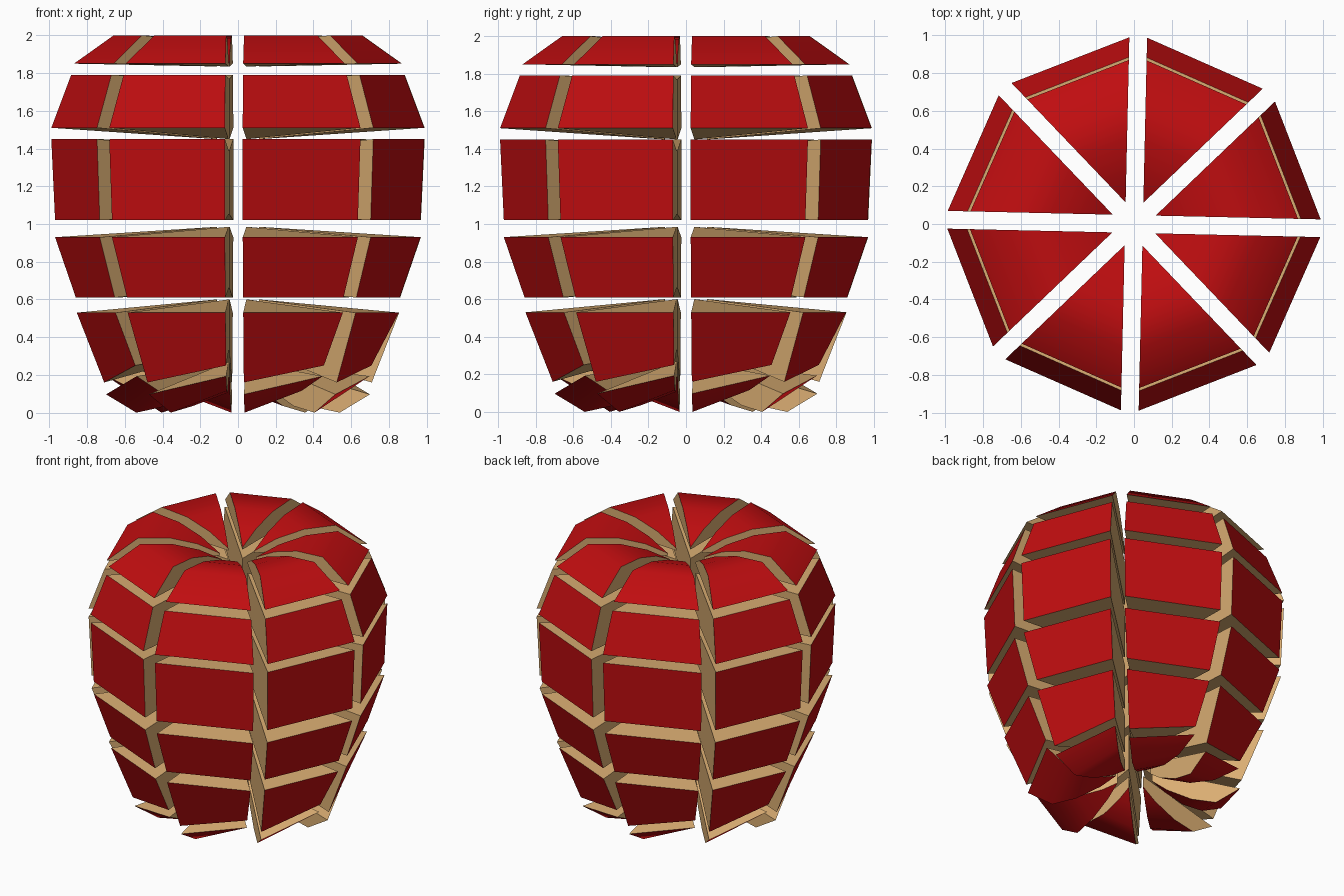
import bpy, bmesh, math

if "Cube" in bpy.data.objects:
    bpy.data.objects.remove(bpy.data.objects["Cube"])

SIDES = 8
HALF = math.pi / SIDES
GAP = 0.047                      # distance of each cut face from its radial plane
TIP = GAP / math.sin(HALF)       # radius where the two cut faces meet
TWIST = math.radians(-1.3)


def material(name, color):
    m = bpy.data.materials.new(name)
    m.diffuse_color = (*color, 1)
    m.use_nodes = True
    m.node_tree.nodes["Principled BSDF"].inputs["Base Color"].default_value = m.diffuse_color
    return m


SKIN = material("red_skin", (0.52, 0.004, 0.005))
FLESH = material("flesh", (0.70, 0.42, 0.17))


def wedge_mesh(name, skin, core):
    """skin: (radius, z, tilt) from bottom to top; core: z values on the inner edge."""
    bm = bmesh.new()
    loop = []                    # (clockwise vert, counter-clockwise vert) pairs
    for r, z, tilt in skin + [(TIP, c, 0) for c in core]:
        if r <= TIP:
            v = bm.verts.new((TIP, 0, z))
            loop.append((v, v))
        else:
            a = HALF - math.asin(GAP / r)
            loop.append(tuple(bm.verts.new((r * math.cos(a), s * r * math.sin(a), z + s * tilt))
                              for s in (-1, 1)))
    # skin strip, top and bottom cuts
    for i, (a, b) in enumerate(loop):
        c, d = loop[(i + 1) % len(loop)]
        corners = list(dict.fromkeys((a, b, d, c)))
        if len(corners) > 2:
            f = bm.faces.new(corners)
            f.material_index = 0 if i < len(skin) - 1 else 1
    # radial cut faces
    for side in (0, 1):
        bm.faces.new([p[side] for p in loop]).material_index = 1
    bmesh.ops.recalc_face_normals(bm, faces=bm.faces)
    for f in bm.faces:
        f.smooth = True
    for e in bm.edges:
        f, g = e.link_faces
        e.smooth = f.material_index == g.material_index == 0 and e.calc_face_angle() < math.radians(50)
    me = bpy.data.meshes.new(name)
    bm.to_mesh(me)
    bm.free()
    me.materials.append(SKIN)
    me.materials.append(FLESH)
    return me


ROWS = {
    # bottom pieces, tilted like turbine blades, with a hollow underneath
    "base_piece": ([(TIP, 0.19, 0), (0.22, 0.13, 0.015), (0.38, 0.07, 0.035),
                    (0.54, 0.058, 0.058), (0.70, 0.145, 0.048)], [0.27]),
    "lower_piece": ([(0.71, 0.205, 0.045), (0.855, 0.53, 0)], [0.60, 0.33]),
    "lower_middle_piece": ([(0.86, 0.61, 0), (0.97, 0.93, 0)], [0.985, 0.66]),
    "middle_piece": ([(0.97, 1.02, 0), (0.99, 1.45, 0)], [1.39, 1.05]),
    "upper_piece": ([(0.99, 1.51, 0), (0.885, 1.79, 0)], [1.77, 1.45]),
    # top pieces roll over the rim into the stem hollow
    "top_piece": ([(0.87, 1.85, 0), (0.66, 2.0, 0), (0.45, 1.985, 0),
                   (0.27, 1.93, 0), (TIP, 1.85, 0)], [1.835]),
}

for name, (skin, core) in ROWS.items():
    mesh = wedge_mesh(name, skin, core)
    for i in range(SIDES):
        ob = bpy.data.objects.new(f"{name}_{i + 1}", mesh)
        ob.rotation_euler.z = (2 * i + 1) * HALF + TWIST
        bpy.context.collection.objects.link(ob)
